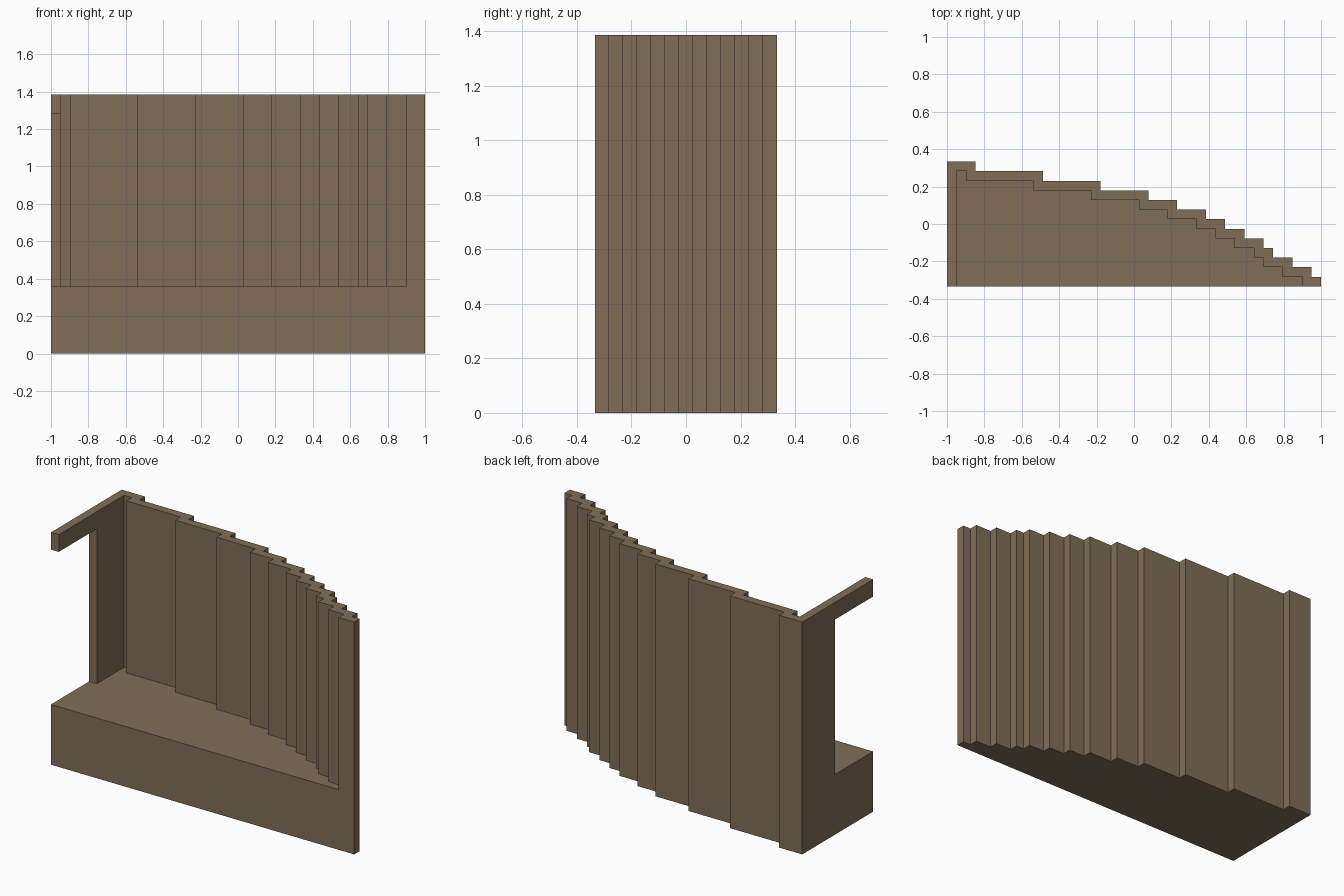
import bpy, bmesh

if "Cube" in bpy.data.objects:
    bpy.data.objects.remove(bpy.data.objects["Cube"])

U = 2 / 39            # module size: the model is 39 x 13 x 27 modules
DEPTH, HEIGHT, FLOOR = 13, 27, 7
# right-hand end of every stepped row, from the back row to the front row
ENDS = [3, 10, 16, 21, 24, 27, 29, 31, 33, 34, 36, 38, 39]

brown = bpy.data.materials.new("brown")
brown.diffuse_color = (0.216, 0.156, 0.095, 1)
brown.use_nodes = True
brown.node_tree.nodes["Principled BSDF"].inputs["Base Color"].default_value = brown.diffuse_color


def prism(name, pts, z0, z1):
    """Vertical prism from a plan outline in modules (x from left, y from back)."""
    bm = bmesh.new()
    face = bm.faces.new([bm.verts.new((x * U - 1, (DEPTH / 2 - y) * U, z0 * U)) for x, y in pts])
    top = bmesh.ops.extrude_face_region(bm, geom=[face])["geom"]
    bmesh.ops.translate(bm, vec=(0, 0, (z1 - z0) * U),
                        verts=[v for v in top if isinstance(v, bmesh.types.BMVert)])
    bmesh.ops.recalc_face_normals(bm, faces=bm.faces)
    me = bpy.data.meshes.new(name)
    bm.to_mesh(me)
    bm.free()
    me.materials.append(brown)
    ob = bpy.data.objects.new(name, me)
    bpy.context.collection.objects.link(ob)
    return ob


def stairs(left, ends, start, last):
    """Stepped outline: one step per row, the front row running to y = last."""
    pts = [(left, last), (left, start)]
    for i, e in enumerate(ends):
        y1 = last if i == len(ends) - 1 else start + i + 1
        pts += [(e, start + i), (e, y1)]
    return pts


def cut(target, cutter):
    mod = target.modifiers.new("cut", 'BOOLEAN')
    mod.operation = 'DIFFERENCE'
    mod.solver = 'EXACT'
    mod.object = cutter
    bpy.context.view_layer.objects.active = target
    bpy.ops.object.modifier_apply(modifier=mod.name)
    bpy.data.objects.remove(cutter)


# solid stepped body: base and pleated wall
body = prism("stepped_wall_and_base", stairs(0, ENDS, 0, DEPTH), 0, HEIGHT)

# hollow above the floor, following the steps one module inside
cut(body, prism("hollow_cutter", stairs(1, [e - 1 for e in ENDS[:-1]], 1, DEPTH + 2),
                FLOOR, HEIGHT + 2))

# opening in the left wall, leaving a beam along the top
cut(body, prism("opening_cutter", [(-1, 6), (1.5, 6), (1.5, DEPTH + 1), (-1, DEPTH + 1)],
                FLOOR, HEIGHT - 2))
